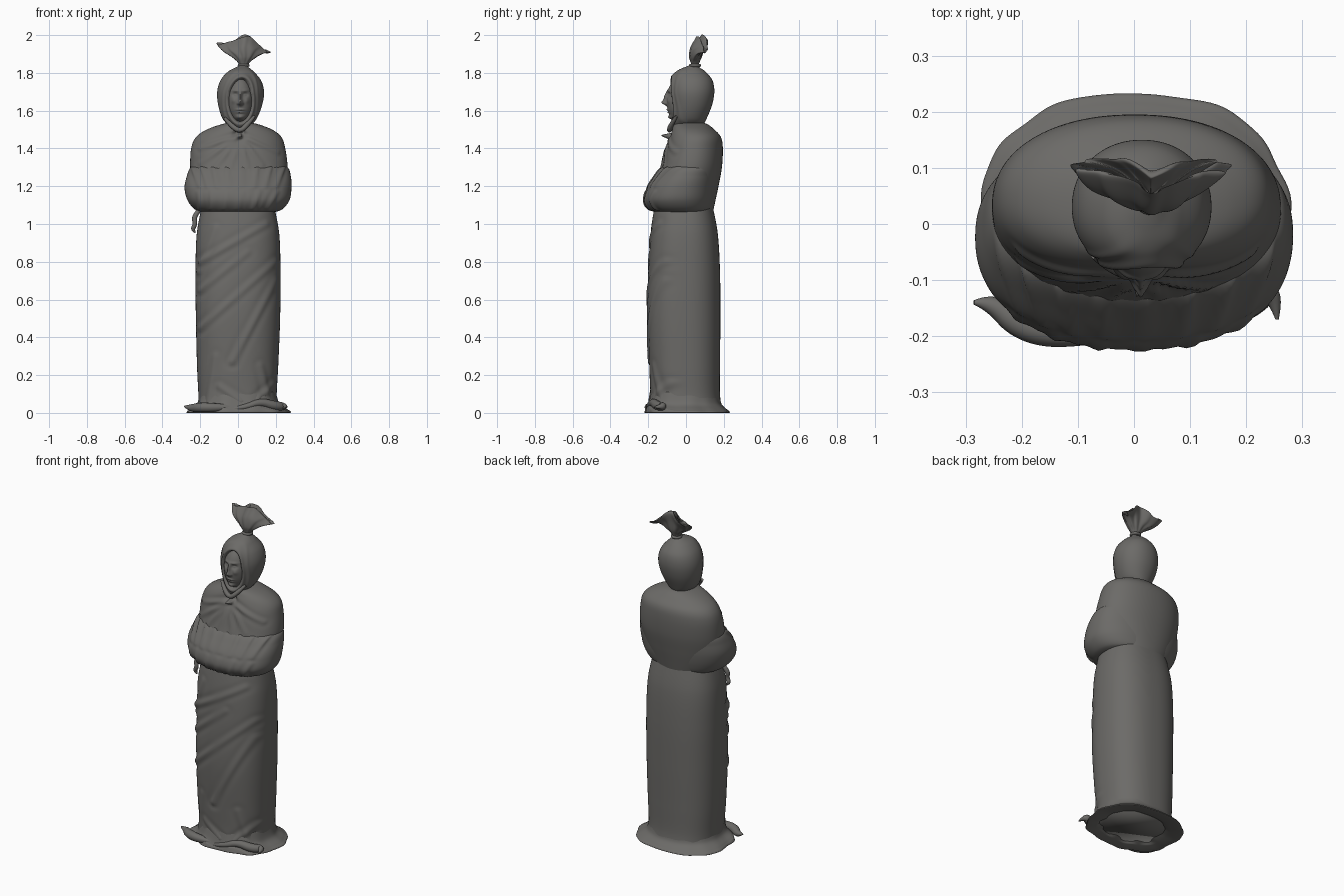
import bpy, bmesh
from math import sin, cos, pi, exp, hypot, copysign
from mathutils import Vector

if "Cube" in bpy.data.objects:
    bpy.data.objects.remove(bpy.data.objects["Cube"])

CLOTH = (0.15, 0.146, 0.138, 1)
cloth = bpy.data.materials.new("grey_cloth")
cloth.use_nodes = True
cloth.diffuse_color = CLOTH
bsdf = cloth.node_tree.nodes["Principled BSDF"]
bsdf.inputs["Base Color"].default_value = CLOTH
bsdf.inputs["Roughness"].default_value = 0.8


def finish(name, bm):
    bmesh.ops.recalc_face_normals(bm, faces=bm.faces)
    mesh = bpy.data.meshes.new(name)
    bm.to_mesh(mesh)
    bm.free()
    mesh.materials.append(cloth)
    mesh.shade_smooth()
    obj = bpy.data.objects.new(name, mesh)
    bpy.context.collection.objects.link(obj)
    return obj


def spline(rows, t):
    """Smooth interpolation through the rows, t from 0 to 1."""
    last = len(rows) - 1
    i = min(int(t * last), last - 1)
    u = t * last - i
    p0, p1, p2, p3 = (rows[max(0, min(last, i + k))] for k in (-1, 0, 1, 2))
    return [b + 0.5 * u * (c - a + u * (2*a - 5*b + 4*c - d + u * (3*(b - c) + d - a)))
            for a, b, c, d in zip(p0, p1, p2, p3)]


def loft(name, rows, power=2.3, warp=None, segs=128, rings=64):
    """Rows are z, x min, x max, y min, y max of rounded cross-sections."""
    bm = bmesh.new()
    loops = []
    for r in range(rings + 1):
        t = r / rings
        z, x0, x1, y0, y1 = spline(rows, t)
        centre = Vector(((x0 + x1) / 2, (y0 + y1) / 2, z))
        loop = []
        for s in range(segs):
            a = 2 * pi * s / segs
            c, d = cos(a), sin(a)
            off = Vector((copysign(abs(c) ** (2 / power), c) * (x1 - x0) / 2,
                          copysign(abs(d) ** (2 / power), d) * (y1 - y0) / 2, 0))
            p = centre + off
            if warp:
                p = warp(p, off.normalized(), a, t)
            loop.append(bm.verts.new(p))
        loops.append(loop)
    for lo, hi in zip(loops, loops[1:]):
        for s in range(segs):
            n = (s + 1) % segs
            bm.faces.new((lo[s], lo[n], hi[n], hi[s]))
    bm.faces.new(loops[0])
    bm.faces.new(loops[-1])
    return finish(name, bm)


def creases(lines, width, height):
    """Raised folds on the front along straight lines given in x and z."""
    def warp(p, out, a, t):
        h = 0
        for x0, z0, x1, z1 in lines:
            dx, dz = x1 - x0, z1 - z0
            u = max(0, min(1, ((p.x - x0) * dx + (p.z - z0) * dz) / (dx * dx + dz * dz)))
            dist = hypot(p.x - x0 - u * dx, p.z - z0 - u * dz) / width
            h += (exp(-dist ** 2) - 0.6 * exp(-(dist - 1.7) ** 2)) * (1 - 0.6 * u)
        front = max(0, min(1, -3 * out.y))
        return p + out * height * h * front
    return warp


def cord(name, points):
    """Tapered roll of cloth; points are x, y, z, radius."""
    curve = bpy.data.curves.new(name, "CURVE")
    curve.dimensions = "3D"
    curve.bevel_depth = 1
    curve.bevel_resolution = 4
    curve.use_fill_caps = True
    sp = curve.splines.new("NURBS")
    sp.points.add(len(points) - 1)
    sp.use_endpoint_u = True
    sp.order_u = 3
    for pt, (x, y, z, r) in zip(sp.points, points):
        pt.co = (x, y, z, 1)
        pt.radius = r
    curve.materials.append(cloth)
    obj = bpy.data.objects.new(name, curve)
    bpy.context.collection.objects.link(obj)
    bpy.ops.object.select_all(action="DESELECT")
    bpy.context.view_layer.objects.active = obj
    obj.select_set(True)
    bpy.ops.object.convert(target="MESH")
    bpy.ops.object.shade_smooth()


# Long wrapped skirt with diagonal folds
loft("skirt", [(.02, -.21, .21, -.2, .19), (.1, -.21, .205, -.19, .18),
               (.25, -.217, .213, -.195, .18), (.5, -.223, .223, -.207, .182),
               (.75, -.225, .225, -.2, .18), (.95, -.218, .218, -.188, .168),
               (1.1, -.19, .19, -.165, .14)], 2.4,
     creases([(-.2, .65, .05, .85), (-.2, .45, .2, .8), (-.03, .27, .2, .7),
              (-.2, .8, .15, 1), (-.21, .75, -.12, .98), (-.16, .05, -.12, .3),
              (.17, .05, .12, .25), (.02, .06, -.1, .14), (.08, .05, .2, .16)],
             .016, .007), rings=110)


# Hem spread on the ground
def hem_ripple(p, out, a, t):
    w = sin(pi * t) * (1 - .7 * max(0, out.y))
    p = p + out * w * (.005 * sin(7 * a + 1) + .003 * sin(13 * a))
    if p.z > .012:
        p.z += w * max(0, -out.y) * .012 * (1 + sin(9 * a))
    p.z = max(p.z, 0)
    return p


loft("spread_hem", [(.11, -.2, .2, -.185, .175), (.05, -.217, .217, -.2, .187),
                    (.02, -.255, .255, -.21, .215), (.008, -.27, .273, -.216, .23),
                    (0, -.265, .265, -.21, .225), (.012, -.2, .2, -.16, .16),
                    (.035, -.12, .12, -.1, .1), (.03, -.02, .02, -.02, .02)],
     2.4, hem_ripple)
cord("hem_roll_right", [(-.285, -.14, .035, .004), (-.25, -.14, .025, .02),
                        (-.2, -.185, .03, .026), (-.12, -.2, .028, .024),
                        (-.03, -.195, .03, .012)])
cord("hem_roll_left", [(.255, -.17, .03, .003), (.25, -.11, .035, .02),
                       (.2, -.15, .035, .026), (.12, -.175, .06, .02),
                       (.04, -.2, .03, .016), (-.03, -.2, .02, .01)])

# Upper body cloak with folds fanning from the throat
loft("shoulder_cloak", [(1.05, -.18, .18, -.15, .14), (1.12, -.22, .22, -.17, .155),
                        (1.2, -.245, .25, -.17, .172), (1.3, -.253, .262, -.135, .19),
                        (1.4, -.248, .25, -.11, .195), (1.46, -.222, .23, -.09, .185),
                        (1.5, -.165, .18, -.075, .15), (1.53, -.08, .1, -.06, .11),
                        (1.54, -.02, .04, -.02, .06)], 2.15,
     creases([(.01, 1.47, x, z) for x, z in ((-.2, 1.4), (-.2, 1.32), (-.12, 1.3), (-.04, 1.3),
                                             (.05, 1.3), (.13, 1.31), (.21, 1.38))],
             .012, .008), rings=80)

# Folded arms bundled under the cloth, gathered along the top and bottom
gathers = [(x, 1.3, x * .85, 1.2) for x in (-.24, -.19, -.13, -.06, .02, .1, .17, .24)]
gathers += [(x, 1.08, x * 1.15 + .02, 1.17) for x in (-.2, -.14, -.07, 0, .08, .16)]
loft("folded_arms", [(1.06, -.17, .17, -.14, .11), (1.075, -.225, .23, -.195, .135),
                     (1.125, -.267, .272, -.225, .15), (1.19, -.283, .283, -.21, .16),
                     (1.25, -.272, .28, -.172, .165), (1.3, -.25, .262, -.13, .165),
                     (1.315, -.2, .2, -.08, .12)], 2.25,
     creases(gathers, .012, .007), rings=80)
cord("loose_cloth_end", [(-.2, -.06, 1.08, .012), (-.235, -.07, 1.04, .014),
                         (-.225, -.075, 1, .012), (-.243, -.07, .97, .012),
                         (-.225, -.07, .955, .003)])


# Hood with a recessed opening for the face and a rolled rim
def hood_opening(p, out, a, t):
    if out.y < 0:
        lean = .012 + .12 * max(0, p.z - 1.7)
        e = hypot((p.x - lean) / .064, (p.z - 1.655) / .118)
        p = p - out * .045 * max(0, min(1, (1.02 - e) * 6))
        p = p + out * .007 * exp(-((e - 1.1) / .1) ** 2)
        p = p + out * .003 * exp(-((e - 1.45) / .08) ** 2)
    return p


loft("hood", [(1.48, -.02, .04, -.05, .06), (1.52, -.05, .065, -.072, .09),
              (1.56, -.083, .1, -.078, .11), (1.63, -.105, .128, -.083, .138),
              (1.7, -.11, .138, -.088, .15), (1.76, -.093, .122, -.08, .14),
              (1.805, -.055, .085, -.055, .105), (1.83, -.01, .055, -.005, .07),
              (1.845, .02, .04, .035, .055)], 2.1, hood_opening, rings=100)
cord("throat_fold", [(-.07, -.055, 1.56, .008), (-.035, -.08, 1.52, .014),
                     (.01, -.09, 1.49, .013), (.05, -.08, 1.525, .014),
                     (.085, -.05, 1.57, .008)])

# Face: brow, sockets, eyes, nose, cheeks, lips and chin shaped as soft bumps
features = [(0, 1.643, .011, .014, .026), (0, 1.675, .008, .025, .016),
            (0, 1.605, .02, .005, .009), (0, 1.591, .018, .004, .008),
            (0, 1.564, .022, .012, .016)]
for side in (-1, 1):
    features += [(side * .026, 1.684, .015, .01, -.014), (side * .026, 1.683, .009, .005, .008),
                 (side * .024, 1.706, .02, .006, .006), (side * .036, 1.652, .012, .014, .005),
                 (side * .012, 1.638, .006, .006, .008)]
bm = bmesh.new()
bmesh.ops.create_uvsphere(bm, u_segments=128, v_segments=96, radius=1)
for v in bm.verts:
    front = v.co.y < 0
    x, z = v.co.x * .068, 1.655 + v.co.z * .12
    bump = sum(h * exp(-((x - fx) / sx) ** 2 - ((z - fz) / sz) ** 2)
               for fx, fz, sx, sz, h in features) if front else 0
    v.co = (x + .012, -.032 + v.co.y * .07 - bump, z)
finish("face", bm)


# Gathered topknot with a ragged flared edge
def ragged(p, out, a, t):
    flare = min(1, max(0, (t - .15) * 1.8))
    p = p + out * flare * .007 * sin(11 * a)
    p.z += flare * (.045 * exp(-((p.x - .04) / .06) ** 2) - .55 * max(0, p.x - .07)
                    + .006 * sin(5 * a))
    p.y -= flare * .03 * exp(-((p.x - .04) / .05) ** 2)
    return p


loft("topknot", [(1.81, -.01, .07, .01, .08), (1.84, .007, .053, .028, .068),
                 (1.875, -.025, .09, .025, .09), (1.915, -.08, .13, .04, .105),
                 (1.95, -.108, .168, .075, .122), (1.952, -.095, .155, .09, .117),
                 (1.92, -.03, .09, .08, .1), (1.89, .02, .04, .065, .08)],
     2, ragged)
bpy.ops.mesh.primitive_torus_add(location=(.03, .048, 1.84), major_radius=.024,
                                 minor_radius=.008, major_segments=32, minor_segments=10)
tie = bpy.context.object
tie.name = "topknot_tie"
tie.data.materials.append(cloth)
bpy.ops.object.shade_smooth()
